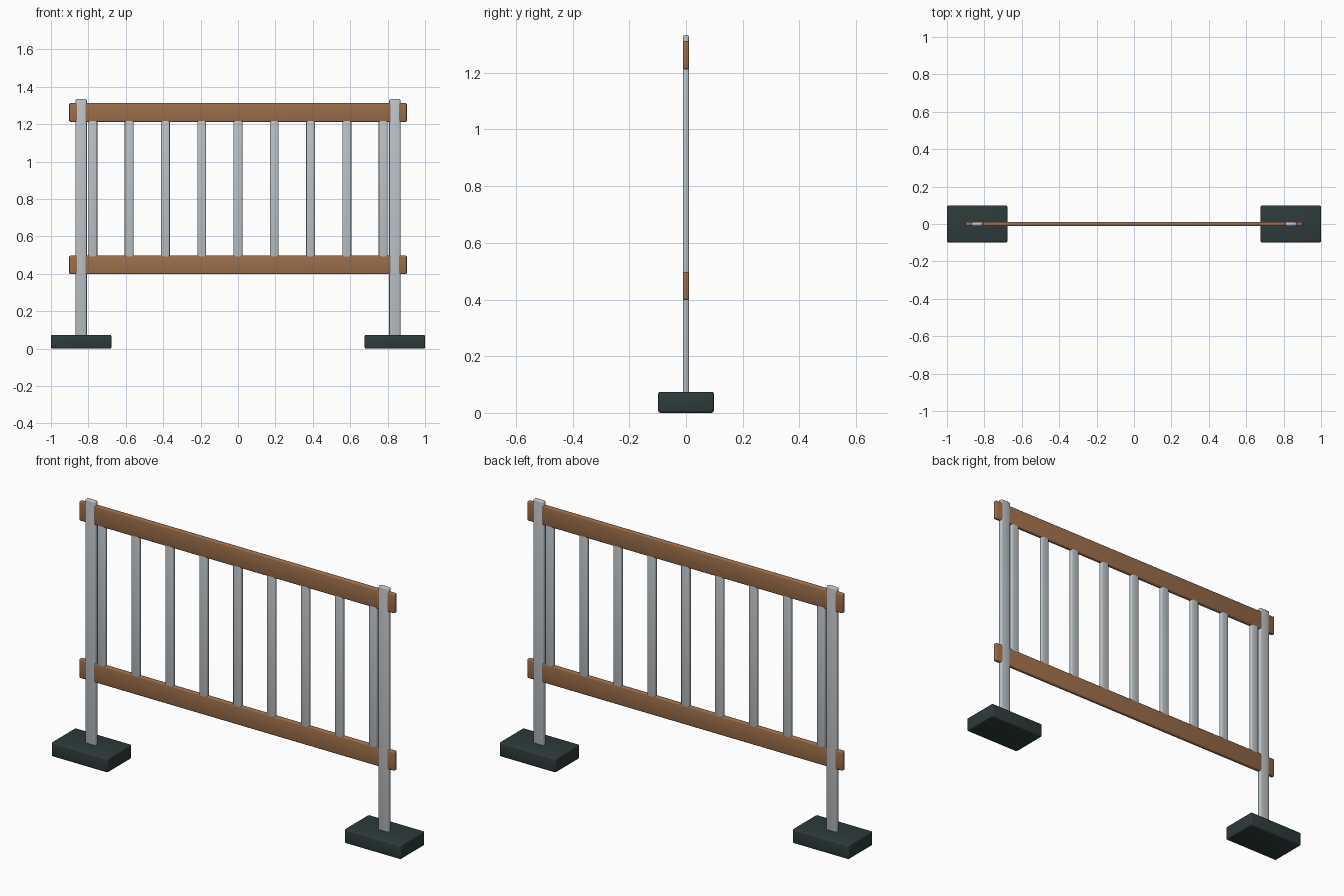
import bpy

if "Cube" in bpy.data.objects:
    bpy.data.objects.remove(bpy.data.objects["Cube"])


def material(name, rgb):
    m = bpy.data.materials.new(name)
    m.diffuse_color = (*rgb, 1.0)
    m.use_nodes = True
    m.node_tree.nodes["Principled BSDF"].inputs["Base Color"].default_value = m.diffuse_color
    return m


WOOD = material("brown_wood", (0.33, 0.155, 0.068))
METAL = material("light_grey_metal", (0.50, 0.54, 0.57))
RUBBER = material("dark_green_rubber", (0.026, 0.045, 0.043))


def block(name, x, z0, z1, width, depth, mat, bevel, segments=3):
    """Rounded box centred on y = 0, spanning z0 to z1."""
    bpy.ops.mesh.primitive_cube_add(size=1, location=(x, 0, (z0 + z1) / 2))
    ob = bpy.context.object
    ob.name = name
    ob.scale = (width, depth, z1 - z0)
    bpy.ops.object.transform_apply(location=False, rotation=False, scale=True)
    ob.data.materials.append(mat)
    mod = ob.modifiers.new("rounded_edges", "BEVEL")
    mod.width = bevel
    mod.segments = segments
    bpy.ops.object.modifier_apply(modifier=mod.name)
    bpy.ops.object.shade_smooth_by_angle()
    return ob


# Weighted feet and upright posts
for side, label in ((-1, "left"), (1, "right")):
    block(f"{label}_foot", side * 0.8385, 0.0, 0.074, 0.323, 0.197, RUBBER, 0.008)
    block(f"{label}_post", side * 0.8385, 0.004, 1.334, 0.06, 0.0228, METAL, 0.008)

# Horizontal rails
block("lower_rail", 0, 0.398, 0.498, 1.805, 0.022, WOOD, 0.007)
block("upper_rail", 0, 1.212, 1.313, 1.805, 0.022, WOOD, 0.007)

# Evenly spaced balusters, ends hidden inside the rails
for i in range(9):
    block(f"baluster_{i + 1}", (i - 4) * 0.194, 0.45, 1.26, 0.047, 0.0205, METAL, 0.007)
